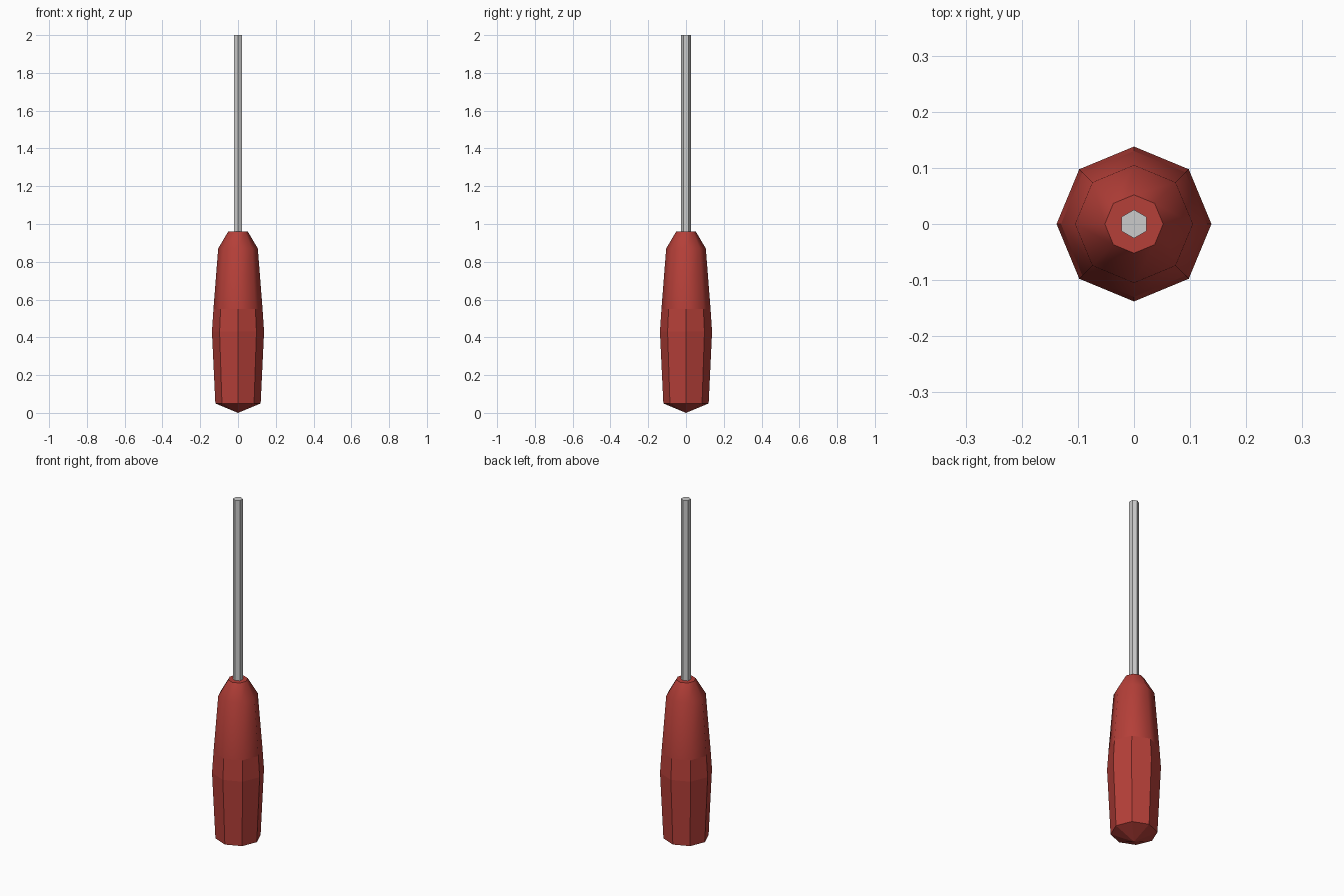
import bpy, bmesh, math

if "Cube" in bpy.data.objects:
    bpy.data.objects.remove(bpy.data.objects["Cube"])

def lathe(name, profile, sides, offset, smooth_above=None):
    """Stack polygon rings (radius, z); radius 0 makes a point, open ends get caps."""
    bm = bmesh.new()
    rings = []
    for r, z in profile:
        if r == 0:
            rings.append([bm.verts.new((0, 0, z))] * sides)
        else:
            rings.append([bm.verts.new((r * math.cos(offset + math.tau * i / sides),
                                        r * math.sin(offset + math.tau * i / sides), z))
                          for i in range(sides)])
    for low, high in zip(rings, rings[1:]):
        for i in range(sides):
            j = (i + 1) % sides
            corners = list(dict.fromkeys((low[i], low[j], high[j], high[i])))
            face = bm.faces.new(corners)
            if smooth_above is not None:
                face.smooth = min(v.co.z for v in corners) >= smooth_above
    for ring in (rings[0], rings[-1]):
        if len(set(ring)) > 2:
            bm.faces.new(ring)
    bmesh.ops.recalc_face_normals(bm, faces=bm.faces)
    # keep the rim of the flat end crisp
    top = max(v.co.z for v in bm.verts)
    for e in bm.edges:
        if all(abs(v.co.z - top) < 1e-5 for v in e.verts):
            e.smooth = False
    mesh = bpy.data.meshes.new(name)
    bm.to_mesh(mesh)
    bm.free()
    obj = bpy.data.objects.new(name, mesh)
    bpy.context.collection.objects.link(obj)
    return obj

# Octagonal grip: pointed butt, swelling middle, tapered smooth neck
handle = lathe("handle", [(0, 0), (0.12, 0.05), (0.138, 0.43), (0.13, 0.55),
                          (0.105, 0.87), (0.052, 0.96)], 8, 0, smooth_above=0.54)
red = bpy.data.materials.new("red_plastic")
red.diffuse_color = (0.46, 0.05, 0.04, 1)
red.use_nodes = True
red.node_tree.nodes["Principled BSDF"].inputs["Base Color"].default_value = red.diffuse_color
handle.data.materials.append(red)

# Hexagonal metal shaft, seated in the handle
lathe("shaft", [(0.0255, 0.92), (0.0255, 2.0)], 6, math.pi / 2)
